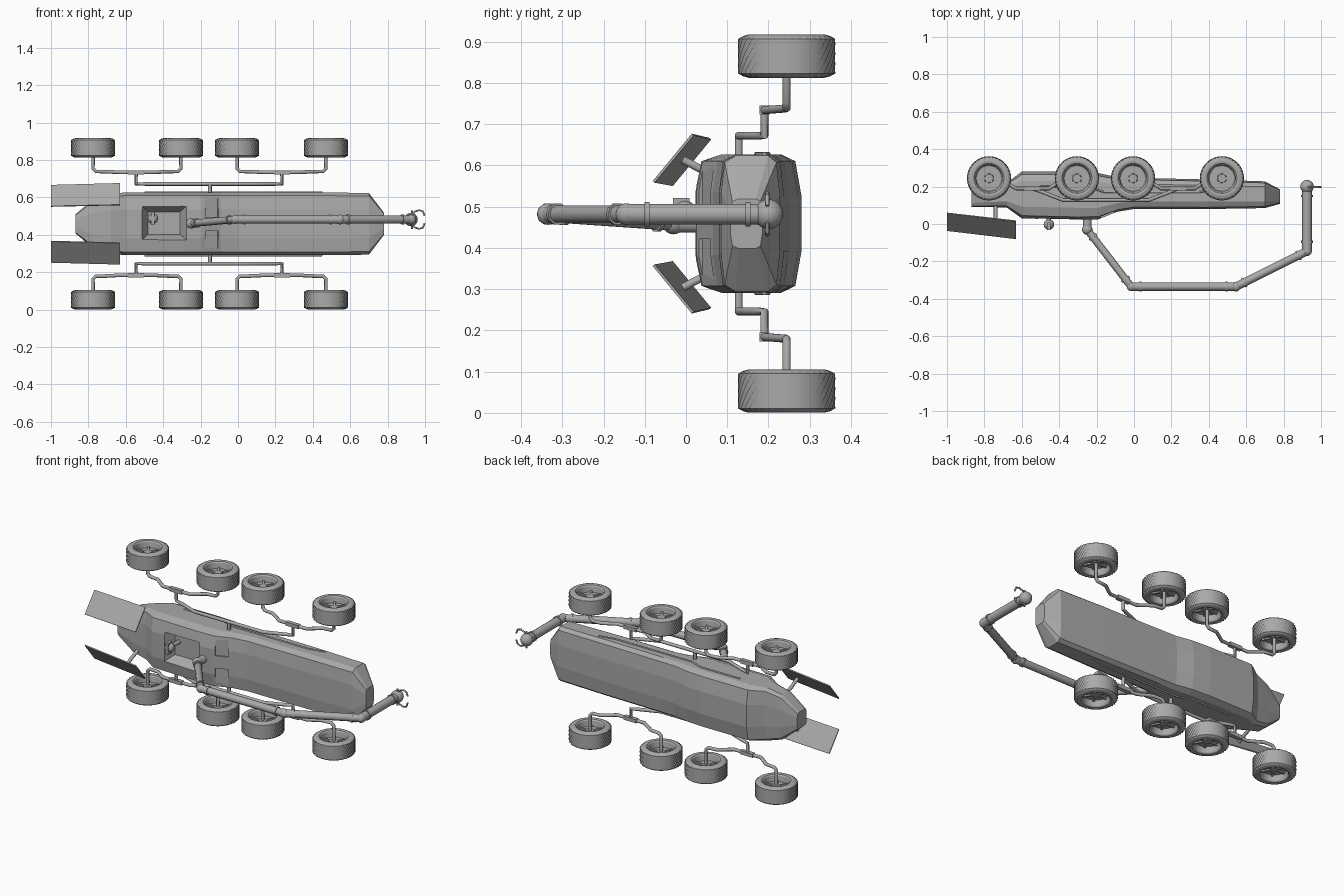
import bpy, bmesh, math
from mathutils import Vector, Matrix

if "Cube" in bpy.data.objects:
    bpy.data.objects.remove(bpy.data.objects["Cube"])

MID = 0.459  # plane of symmetry across the vehicle
grey = bpy.data.materials.new("plain grey")
grey.use_nodes = True
grey.diffuse_color = (0.4, 0.4, 0.4, 1)
grey.node_tree.nodes["Principled BSDF"].inputs["Base Color"].default_value = (0.4, 0.4, 0.4, 1)


def finish(name, bm, smooth=None):
    bmesh.ops.recalc_face_normals(bm, faces=bm.faces)
    mesh = bpy.data.meshes.new(name)
    bm.to_mesh(mesh)
    bm.free()
    mesh.materials.append(grey)
    ob = bpy.data.objects.new(name, mesh)
    bpy.context.collection.objects.link(ob)
    if smooth:
        activate(ob)
        bpy.ops.object.shade_smooth_by_angle(angle=math.radians(smooth))
    return ob


def activate(ob):
    bpy.ops.object.select_all(action='DESELECT')
    ob.select_set(True)
    bpy.context.view_layer.objects.active = ob


def loft(bm, rings):
    """Skin a list of closed rings and cap both ends."""
    rows = [[bm.verts.new(p) for p in ring] for ring in rings]
    n = len(rows[0])
    for a, b in zip(rows, rows[1:]):
        for i in range(n):
            bm.faces.new((a[i], a[(i + 1) % n], b[(i + 1) % n], b[i]))
    bm.faces.new(rows[0])
    bm.faces.new(rows[-1])


def tube(name, points, radius, smooth=40):
    """Pipe along a list of points, mitred at the bends."""
    curve = bpy.data.curves.new(name, 'CURVE')
    curve.dimensions = '3D'
    curve.bevel_depth, curve.bevel_resolution, curve.use_fill_caps = radius, 3, True
    line = curve.splines.new('POLY')
    line.points.add(len(points) - 1)
    for p, co in zip(line.points, points):
        p.co = (*co, 1)
    ob = bpy.data.objects.new(name, curve)
    bpy.context.collection.objects.link(ob)
    activate(ob)
    bpy.ops.object.convert(target='MESH')
    ob = bpy.context.object
    ob.data.materials.clear()
    ob.data.materials.append(grey)
    bpy.ops.object.shade_smooth_by_angle(angle=math.radians(smooth))
    return ob


def ball(name, co, radius):
    bm = bmesh.new()
    bmesh.ops.create_uvsphere(bm, u_segments=20, v_segments=12, radius=radius,
                              matrix=Matrix.Translation(co))
    return finish(name, bm, 40)


def box(name, co, size):
    bm = bmesh.new()
    bmesh.ops.create_cube(bm, size=1, matrix=Matrix.LocRotScale(co, None, size))
    return finish(name, bm)


def cut(target, bm):
    cutter = finish("cutter", bm)
    cutter.hide_render = True
    activate(target)
    mod = target.modifiers.new("cut", 'BOOLEAN')
    mod.operation, mod.object, mod.solver = 'DIFFERENCE', cutter, 'EXACT'
    bpy.ops.object.modifier_apply(modifier=mod.name)
    bpy.data.objects.remove(cutter)


# Hull: cross-sections along x as (x, roof, belly, half width)
def section(x, roof, belly, hw):
    h = belly - roof
    half = [(roof, .45), (roof + .06 * h, .9), (roof + .25 * h, 1),
            (roof + .8 * h, 1), (belly - .06 * h, .9), (belly, .4)]
    return ([(x, y, MID + k * hw) for y, k in half] +
            [(x, y, MID - k * hw) for y, k in reversed(half)])


stations = [(-.87, .09, .18, .05), (-.77, .09, .2, .135), (-.68, .088, .22, .16),
            (-.6, .03, .28, .168), (-.3, .022, .28, .168), (-.19, .025, .272, .168),
            (-.09, .065, .25, .168), (.0, .08, .247, .168), (.4, .08, .238, .168),
            (.7, .085, .228, .165), (.78, .108, .185, .06)]
bm = bmesh.new()
loft(bm, [section(*s) for s in stations])
hull = finish("hull", bm)

# Sunken bay in the roof, and the two windscreen recesses
bm = bmesh.new()
loft(bm, [[(-.395 + sx * w, y, .463 + sz * d) for sx, sz in ((-1, -1), (1, -1), (1, 1), (-1, 1))]
          for y, w, d in ((0, .133, .103), (.085, .085, .06))])
cut(hull, bm)
tilt = Matrix.Rotation(math.atan2(.04, .1), 4, 'Z')
for s in (1, -1):
    bm = bmesh.new()
    bmesh.ops.create_cube(bm, size=1, matrix=Matrix.Translation((-.14, .045, MID + s * .09)) @ tilt
                          @ Matrix.Diagonal((.075, .018, .105, 1)))
    cut(hull, bm)

# Lengthwise side trims
for s, side in ((1, "upper"), (-1, "lower")):
    z = MID + s * .169
    tube(side + "_side_trim", [(-.5, .2, z), (-.24, .2, z), (-.16, .17, z), (.35, .17, z), (.45, .19, z)], .005)


# Wheels: diamond tread, rounded shoulders, dished rims and spokes
def wheel(name, x, z, seg=72):
    side = [(.0, .022), (.022, .022), (.026, .012), (.068, .012), (.074, .044),
            (.08, .0505), (.092, .0525), (.105, .049)]
    tread = [(.113, -.042 + .012 * k) for k in range(8)]
    profile = [(r, -t) for r, t in side[1:]] + tread + [(r, t) for r, t in reversed(side[1:])]
    rings = []
    for j, (r, t) in enumerate(profile):
        knobby = r == .113
        ring = []
        for i in range(seg):
            a = math.tau * i / seg
            q = r + (.005 if (i + j) % 2 else -.002) * knobby
            ring.append((x + q * math.cos(a), .244 + q * math.sin(a), z + t))
        rings.append(ring)
    bm = bmesh.new()
    loft(bm, rings)
    for i in range(6):
        bmesh.ops.create_cube(bm, size=1, matrix=Matrix.Translation((x, .244, z))
                              @ Matrix.Rotation(math.tau * i / 6, 4, 'Z')
                              @ Matrix.Translation((.044, 0, 0)) @ Matrix.Diagonal((.055, .012, .04, 1)))
    finish(name, bm, 22)


# Running gear, mirrored on both sides
bogies = [("rear", -.545, (-.775, -.305)), ("front", .235, (-.005, .47))]
for s, side in ((1, "upper"), (-1, "lower")):
    def at(x, y, d):
        return (x, y, MID + s * d)

    tube(side + "_hull_post", [at(-.15, .128, .14), at(-.15, .128, .213)], .01)
    tube(side + "_rocker", [at(-.545, .19, .275), at(-.545, .19, .213), at(-.5, .175, .213),
                            at(-.38, .128, .213), at(.08, .128, .213), at(.2, .175, .213),
                            at(.235, .19, .213), at(.235, .19, .275)], .01)
    for label, cx, ends in bogies:
        box(f"{side}_{label}_bogie_pivot", at(cx, .19, .275), (.085, .024, .022))
        for k, x in enumerate(ends):
            d = 1 if x > cx else -1
            tube(f"{side}_{label}_bogie_arm_{k + 1}",
                 [at(cx, .19, .275), at(cx + d * .09, .19, .275), at(x - d * .07, .24, .279),
                  at(x - d * .015, .244, .28), at(x, .244, .295), at(x, .244, .4)], .01)
            wheel(f"{side}_{label}_wheel_{k + 1}", x, MID + s * .406)

    # Tilted panels on stalks
    quad = [(-1, .056, .208), (-1, -.037, .095), (-.63, -.081, .103), (-.63, .014, .218)]
    bm = bmesh.new()
    loft(bm, [[at(x, y + o, d - .8 * o) for x, y, d in quad] for o in (0, .005)])
    finish(side + "_panel", bm)
    tube(side + "_panel_stalk", [at(-.74, -.008, .155), at(-.74, .05, .125), at(-.74, .12, .1)], .01)

# Sensor mast in the bay
tube("mast", [(-.455, .085, .487), (-.455, 0, .487)], .012)
ball("mast_head", (-.455, -.003, .487), .028)
box("mast_eye", (-.455, -.012, .487), (.018, .04, .068))

# Jointed arm
joints = [Vector(p) for p in ((-.25, .05, .459), (-.25, -.03, .461), (-.015, -.335, .482),
                              (.545, -.335, .482), (.925, -.145, .482), (.925, .2, .482))]
radii = [.024, .02, .022, .022, .026]
for k, (a, b, r) in enumerate(zip(joints, joints[1:], radii)):
    tube(f"arm_segment_{k + 1}", [a, b], r)
    ball(f"arm_joint_{k + 1}", b, r + (.01 if k == 4 else .004))
    d = (b - a).normalized()
    if k:
        for end, c in (("start", a + d * .05), ("end", b - d * .05)):
            tube(f"arm_collar_{k + 1}_{end}", [c - d * .006, c + d * .006], r + .005)

# Gripper claws
for s, side in ((1, "upper"), (-1, "lower")):
    tube(side + "_claw", [(x, .197, .482 + s * d) for x, d in
                          ((.925, .02), (.945, .042), (.968, .05), (.988, .044), (.998, .02))], .005)
tube("claw_bar", [(.93, .197, .43), (.93, .197, .53)], .005)
